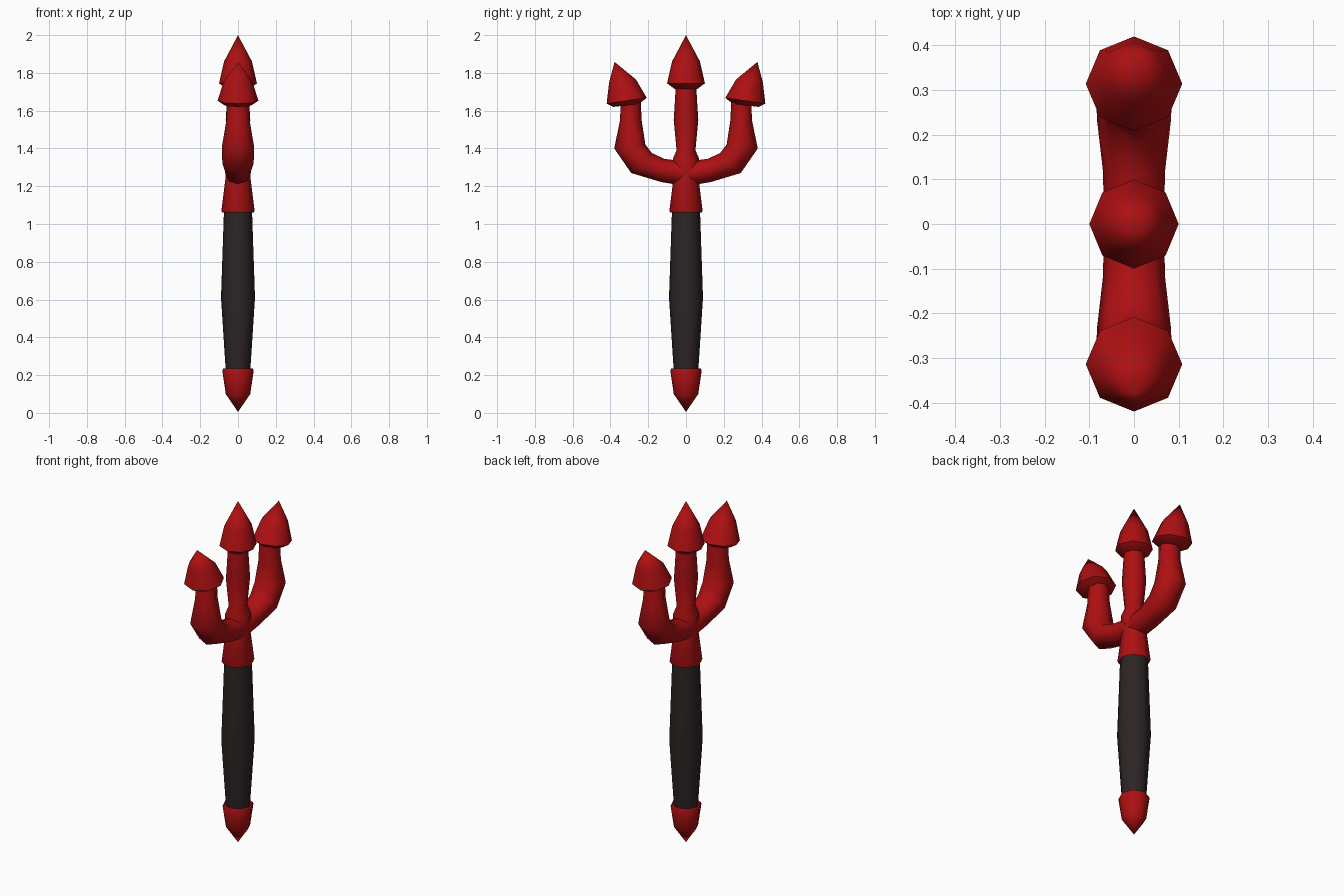
import bpy, bmesh, math

cube = bpy.data.objects.get("Cube")
if cube:
    bpy.data.objects.remove(cube, do_unlink=True)

SIDES = 8


def material(name, colour):
    m = bpy.data.materials.new(name)
    m.use_nodes = True
    m.diffuse_color = (*colour, 1)
    bsdf = next(n for n in m.node_tree.nodes if n.type == 'BSDF_PRINCIPLED')
    bsdf.inputs["Base Color"].default_value = (*colour, 1)
    return m


red = material("deep red", (0.42, 0.005, 0.006))
dark = material("charcoal grip", (0.026, 0.018, 0.018))


def loft(name, rings, mat):
    """Skin octagonal rings, each given as (inner (y, z), outer (y, z), half width in x)."""
    bm = bmesh.new()
    loops = []
    for (y0, z0), (y1, z1), w in rings:
        loop = []
        for i in range(SIDES):
            a = math.tau * i / SIDES
            c, s = math.cos(a), math.sin(a)
            loop.append(bm.verts.new((w * c, (y0 + y1) / 2 + s * (y1 - y0) / 2,
                                      (z0 + z1) / 2 + s * (z1 - z0) / 2)))
        loops.append(loop)
    for a, b in zip(loops, loops[1:]):
        for i in range(SIDES):
            j = (i + 1) % SIDES
            bm.faces.new((a[i], a[j], b[j], b[i]))
    bm.faces.new(loops[0])
    bm.faces.new(loops[-1])
    # Collapse pointed tips
    bmesh.ops.remove_doubles(bm, verts=bm.verts[:], dist=0.0005)
    bmesh.ops.recalc_face_normals(bm, faces=bm.faces[:])
    mesh = bpy.data.meshes.new(name)
    bm.to_mesh(mesh)
    bm.free()
    mesh.materials.append(mat)
    mesh.shade_smooth()
    mesh.set_sharp_from_angle(angle=math.radians(55))
    obj = bpy.data.objects.new(name, mesh)
    bpy.context.collection.objects.link(obj)
    return obj


def turned(name, profile, mat):
    """Upright part from (radius, height) pairs."""
    return loft(name, [((-r, z), (r, z), r) for r, z in profile], mat)


def mirrored(rings):
    return [((-a[0], a[1]), (-b[0], b[1]), w) for a, b, w in rings]


# Handle, pommel and collar
turned("pommel", [(0, 0.005), (0.065, 0.1), (0.083, 0.225), (0.078, 0.235), (0.06, 0.22)], red)
turned("handle", [(0.063, 0.2), (0.066, 0.24), (0.09, 0.61), (0.074, 1.08)], dark)
turned("collar", [(0.07, 1.075), (0.084, 1.06), (0.088, 1.07), (0.066, 1.245), (0.064, 1.3)], red)

# Middle prong and its point
turned("middle_prong", [(0.068, 1.27), (0.07, 1.345), (0.05, 1.39), (0.065, 1.55), (0.054, 1.73)], red)
turned("middle_point", [(0.06, 1.715), (0.1, 1.745), (0.074, 1.86), (0, 2.0)], red)

# Side prongs, swept as one fork from front to back
side = [
    ((0.24, 1.66), (0.345, 1.64), 0.06),
    ((0.235, 1.55), (0.35, 1.545), 0.062),
    ((0.215, 1.42), (0.38, 1.40), 0.085),
    ((0.18, 1.375), (0.29, 1.27), 0.083),
    ((0.115, 1.345), (0.13, 1.222), 0.07),
]
middle = [((0, 1.33), (0, 1.2), 0.066)]
loft("side_prongs", side + middle + mirrored(side)[::-1], red)

# Slanted points on the side prongs
point = [
    ((0.25, 1.635), (0.385, 1.62), 0.07),
    ((0.208, 1.668), (0.42, 1.638), 0.108),
    ((0.265, 1.765), (0.407, 1.75), 0.075),
    ((0.378, 1.858), (0.378, 1.858), 0),
]
loft("back_point", point, red)
loft("front_point", mirrored(point), red)
